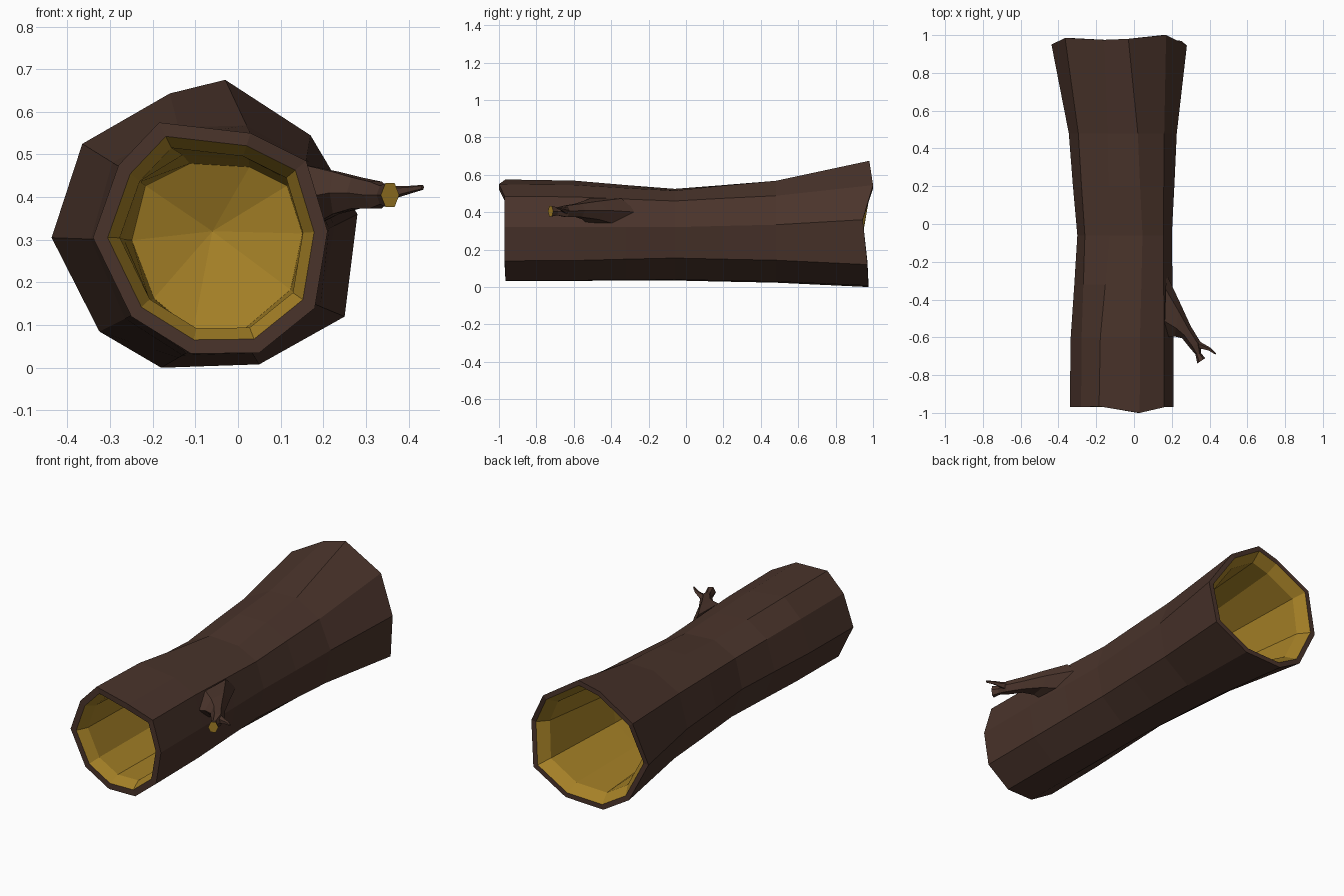
import bpy, bmesh
from mathutils import Vector
from math import cos, sin, pi

if "Cube" in bpy.data.objects:
    bpy.data.objects.remove(bpy.data.objects["Cube"])


def material(name, rgb):
    m = bpy.data.materials.new(name)
    m.diffuse_color = (*rgb, 1)
    m.use_nodes = True
    m.node_tree.nodes["Principled BSDF"].inputs["Base Color"].default_value = m.diffuse_color
    return m


BARK = material("bark", (0.068, 0.034, 0.024))
WOOD = material("inner_wood", (0.38, 0.22, 0.02))


def loft(bm, a, b, mat=0):
    """Quad strip between two rings of vertices."""
    n = len(a)
    for i in range(n):
        j = (i + 1) % n
        bm.faces.new((a[i], a[j], b[j], b[i])).material_index = mat


def finish(bm, name):
    bmesh.ops.recalc_face_normals(bm, faces=bm.faces)
    me = bpy.data.meshes.new(name)
    bm.to_mesh(me)
    bm.free()
    me.materials.append(BARK)
    me.materials.append(WOOD)
    ob = bpy.data.objects.new(name, me)
    bpy.context.collection.objects.link(ob)
    return ob


# Cross-sections (x, z) of the ten-sided trunk at front, waist and back
FRONT = [(0.03, .55), (.16, .485), (.21, .32), (.18, .14), (.05, .035),
         (-.11, .033), (-.25, .12), (-.34, .305), (-.28, .475), (-.185, .575)]
WAIST = [(.045, .515), (.155, .46), (.2, .32), (.165, .155), (.03, .04),
         (-.12, .035), (-.235, .13), (-.3, .3), (-.26, .46), (-.13, .525)]
BACK = [(-.03, .675), (.17, .545), (.28, .36), (.25, .12), (.05, .008),
        (-.18, .0), (-.325, .085), (-.437, .305), (-.365, .525), (-.16, .643)]
# Uneven end positions along the trunk
FRONT_Y = [-1, -.97, -.97, -.97, -.965, -.965, -.97, -.97, -.97, -.965]
BACK_Y = [.98, 1, .945, .97, .975, .975, .96, .95, .985, .975]


def blend(a, b, t):
    return [(p[0] + (q[0] - p[0]) * t, p[1] + (q[1] - p[1]) * t) for p, q in zip(a, b)]


def ring(bm, prof, ys, scale=1.0, dy=0.0):
    cx = sum(p[0] for p in prof) / len(prof)
    cz = sum(p[1] for p in prof) / len(prof)
    if not isinstance(ys, list):
        ys = [ys] * len(prof)
    return [bm.verts.new((cx + (x - cx) * scale, y + dy, cz + (z - cz) * scale))
            for (x, z), y in zip(prof, ys)]


# Trunk: bark shell, rims and hollow ends closed by a shallow cone
bm = bmesh.new()
rings = [ring(bm, FRONT, FRONT_Y),
         ring(bm, blend(FRONT, WAIST, .12), -.6),
         ring(bm, blend(FRONT, WAIST, .6), -.32),
         ring(bm, WAIST, -.06),
         ring(bm, blend(WAIST, BACK, .17), .2),
         ring(bm, blend(WAIST, BACK, .33), .48),
         ring(bm, BACK, BACK_Y)]
for a, b in zip(rings, rings[1:]):
    loft(bm, a, b)
for outer, prof, ys, rim, lip, s in ((rings[0], FRONT, FRONT_Y, .88, .78, 1),
                                     (rings[-1], BACK, BACK_Y, .92, .8, -1)):
    edge = ring(bm, prof, ys, rim)
    inner = ring(bm, prof, ys, lip, s * .06)
    mid = ring(bm, blend(prof, WAIST, .7), -s * .4, .83)
    deep = ring(bm, WAIST, -s * .08, .8)
    loft(bm, outer, edge, 0)
    for a, b in ((edge, inner), (inner, mid), (mid, deep)):
        loft(bm, a, b, 1)
    tip = bm.verts.new((-.06, -s * .01, .32))
    for i in range(10):
        bm.faces.new((deep[i], deep[(i + 1) % 10], tip)).material_index = 1
finish(bm, "hollow_trunk")


def limb(name, sections, sides, cap_mat):
    """Tapered limb; each section is two plan points, a height and a half height."""
    bm = bmesh.new()
    prev = first = None
    for (ax, ay), (bx, by), z, h in sections:
        a, b = Vector((ax, ay, z)), Vector((bx, by, z))
        cur = [bm.verts.new((a + b) / 2 + (a - b) / 2 * cos(2 * pi * i / sides)
                            + Vector((0, 0, h * sin(2 * pi * i / sides)))) for i in range(sides)]
        if prev:
            loft(bm, prev, cur)
        else:
            first = cur
        prev = cur
    bm.faces.new(first)
    bm.faces.new(prev).material_index = cap_mat
    return finish(bm, name)


# Broken side branch with a flared, cut end
limb("branch_stub", [((.17, -.26), (.16, -.60), .40, .085),
                     ((.245, -.42), (.215, -.595), .41, .057),
                     ((.30, -.54), (.255, -.605), .41, .042),
                     ((.352, -.625), (.295, -.655), .405, .036),
                     ((.355, -.685), (.325, -.69), .405, .025),
                     ((.378, -.71), (.335, -.738), .405, .032)], 6, 1)

# Thin twig at the branch end
limb("twig", [((.345, -.62), (.33, -.66), .41, .022),
              ((.375, -.638), (.365, -.665), .412, .015),
              ((.405, -.655), (.395, -.672), .417, .01),
              ((.436, -.685), (.43, -.692), .423, .006)], 5, 0)
